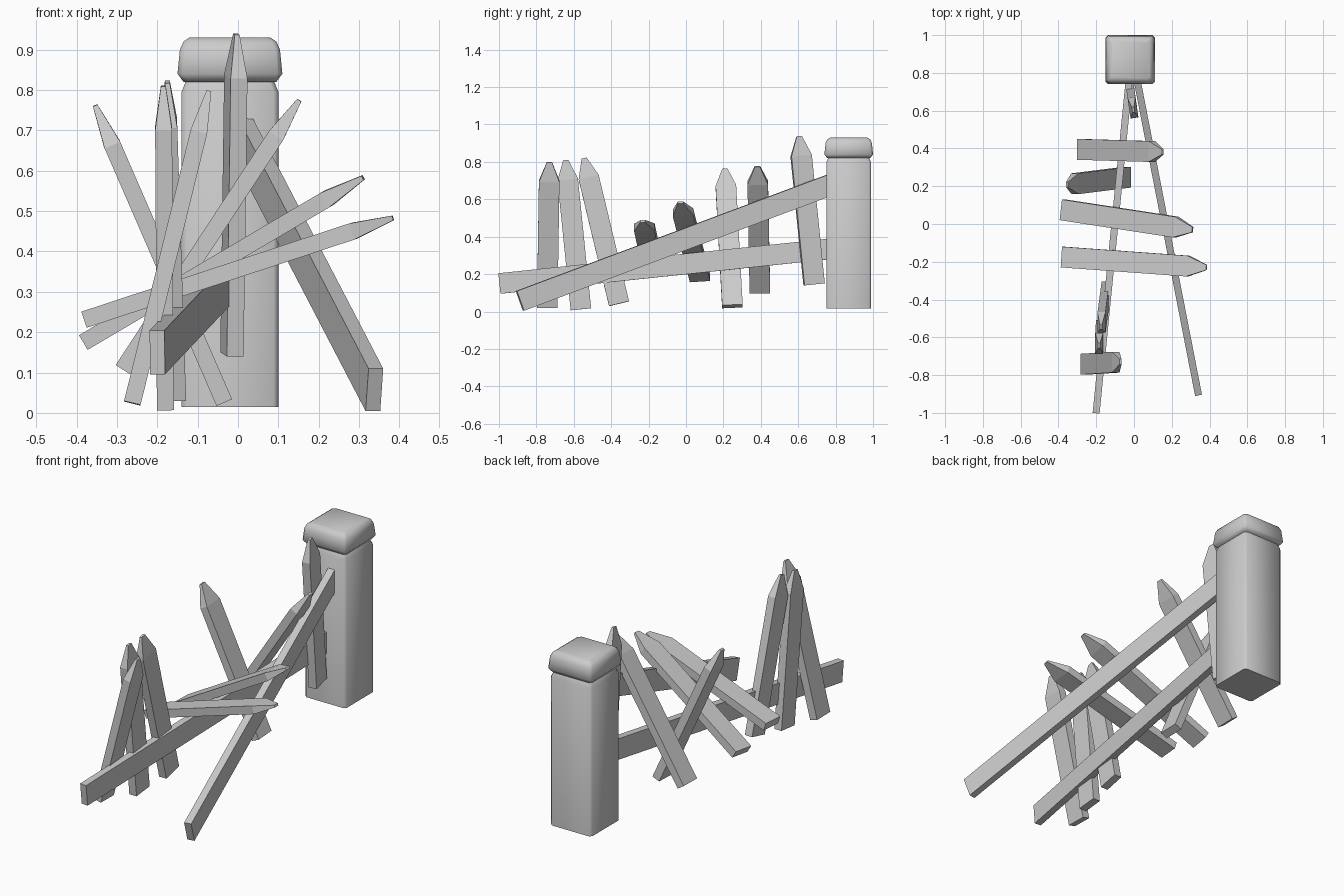
import bpy, bmesh, math
from mathutils import Vector

cube = bpy.data.objects.get("Cube")
if cube:
    bpy.data.objects.remove(cube, do_unlink=True)

grey = bpy.data.materials.new("plain_grey")
grey.use_nodes = True
grey.diffuse_color = (0.6, 0.6, 0.6, 1)
grey.node_tree.nodes["Principled BSDF"].inputs["Base Color"].default_value = (0.6, 0.6, 0.6, 1)


def loft(name, rings, smooth=False):
    """Closed solid skinned through rings of equal point count."""
    bm = bmesh.new()
    loops = [[bm.verts.new(p) for p in ring] for ring in rings]
    n = len(loops[0])
    for a, b in zip(loops, loops[1:]):
        for i in range(n):
            j = (i + 1) % n
            bm.faces.new((a[i], a[j], b[j], b[i]))
    bm.faces.new(loops[0][::-1])
    bm.faces.new(loops[-1])
    bmesh.ops.recalc_face_normals(bm, faces=bm.faces)
    mesh = bpy.data.meshes.new(name)
    bm.to_mesh(mesh)
    bm.free()
    mesh.materials.append(grey)
    ob = bpy.data.objects.new(name, mesh)
    bpy.context.collection.objects.link(ob)
    if smooth:
        bpy.ops.object.select_all(action='DESELECT')
        ob.select_set(True)
        bpy.context.view_layer.objects.active = ob
        bpy.ops.object.shade_smooth_by_angle(angle=math.radians(50))
    return ob


def plank(name, base, tip, hint, width, thick, pointed):
    """Board from base to tip; its wide side lies along hint."""
    base, tip = Vector(base), Vector(tip)
    axis = (tip - base).normalized()
    wide = Vector(hint)
    wide = (wide - axis * wide.dot(axis)).normalized()
    deep = axis.cross(wide)

    def ring(centre, w, t):
        return [centre + wide * (sx * w / 2) + deep * (sy * t / 2)
                for sx, sy in ((-1, -1), (1, -1), (1, 1), (-1, 1))]

    rings = [ring(base, width, thick)]
    if pointed:
        rings += [ring(tip - axis * 0.105, width, thick), ring(tip, 0.028, 0.012)]
    else:
        rings.append(ring(tip, width, thick))
    return loft(name, rings)


def square(half, z, cut=0.012):
    """Square ring with clipped corners around the post axis."""
    k = half - cut
    pts = ((half, -k), (half, k), (k, half), (-k, half),
           (-half, k), (-half, -k), (-k, -half), (k, -half))
    return [(x - 0.02, y + 0.87, z) for x, y in pts]


# Post and its rounded cap
loft("post", [square(0.12, 0.015), square(0.12, 0.795), square(0.108, 0.825)], True)
loft("post_cap", [square(0.115, 0.82), square(0.13, 0.84), square(0.124, 0.90),
                  square(0.115, 0.92), square(0.10, 0.93)], True)

# Fallen rails
up = (0, 0, 1)
plank("lower_rail", (-0.2, -0.996, 0.15), (-0.025, 0.77, 0.335), up, 0.11, 0.037, False)
plank("upper_rail", (0.338, -0.888, 0.057), (0.015, 0.77, 0.677), up, 0.112, 0.037, False)

# Scattered pickets: base, tip
side = (0, 1, 0)
pickets = [
    ((-0.015, 0.685, 0.145), (-0.004, 0.605, 0.938), (-0.15, 1, 0)),
    ((-0.285, 0.395, 0.108), (0.152, 0.382, 0.775), side),
    ((-0.035, 0.248, 0.028), (-0.354, 0.208, 0.762), side),
    ((-0.377, 0.075, 0.178), (0.31, -0.03, 0.583), side),
    ((-0.378, -0.175, 0.232), (0.384, -0.23, 0.483), side),
    ((-0.262, -0.742, 0.024), (-0.072, -0.73, 0.798), side),
    ((-0.18, -0.562, 0.012), (-0.185, -0.643, 0.81), side),
    ((-0.15, -0.358, 0.042), (-0.175, -0.545, 0.82), side),
]
for i, (base, tip, hint) in enumerate(pickets, 1):
    plank(f"picket_{i}", base, tip, hint, 0.11, 0.042, True)
